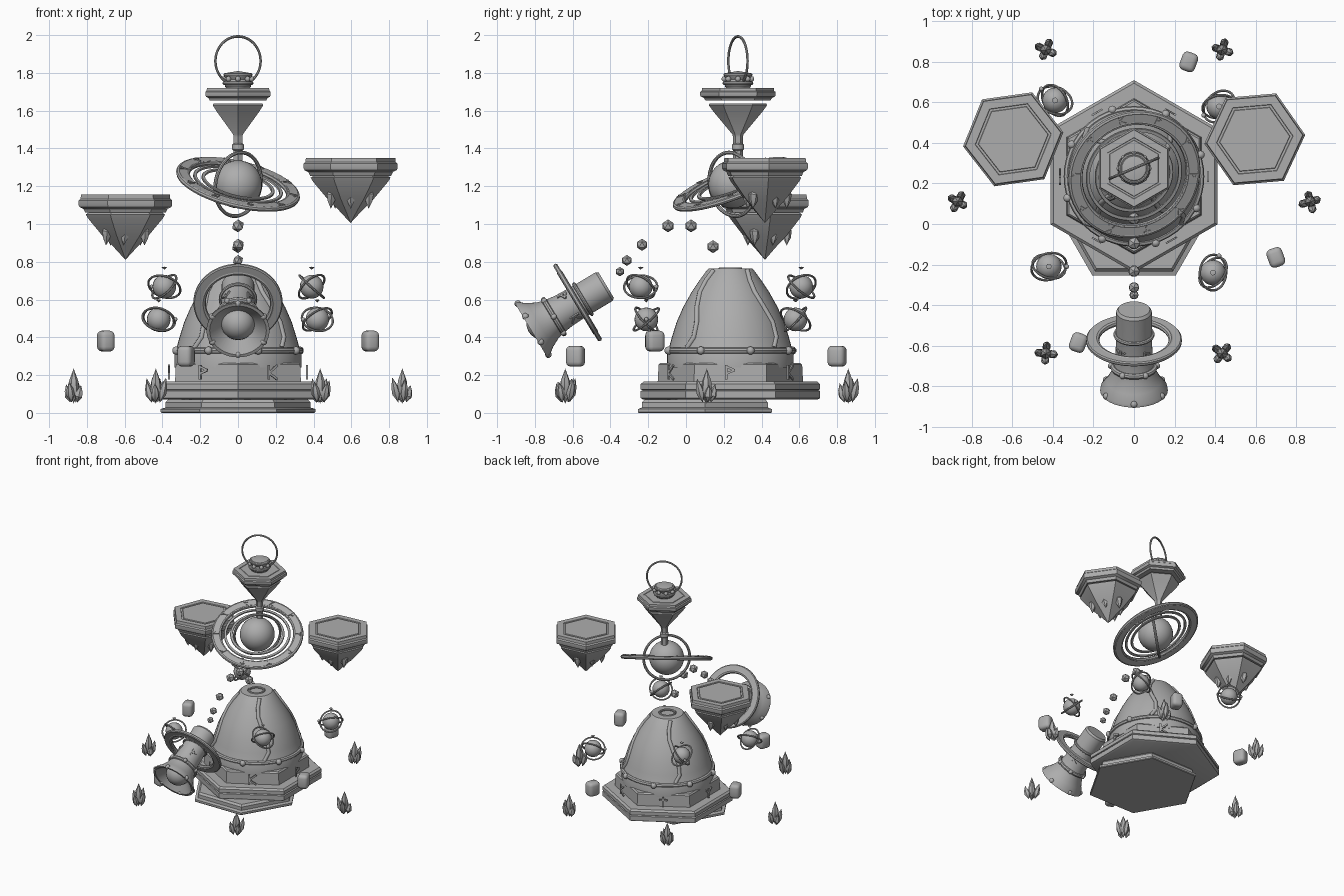
import bpy, bmesh, math, random
from math import sin, cos, pi, radians
from mathutils import Matrix, Vector, Euler

cube = bpy.data.objects.get("Cube")
if cube:
    bpy.data.objects.remove(cube)
random.seed(4)

GREY = (0.42, 0.42, 0.42, 1)
stone = bpy.data.materials.new("stone_grey")
stone.use_nodes = True
stone.diffuse_color = GREY
stone.node_tree.nodes["Principled BSDF"].inputs["Base Color"].default_value = GREY


def at(x, y, z):
    return Matrix.Translation((x, y, z))


def rot(x=0, y=0, z=0):
    return Euler((radians(x), radians(y), radians(z))).to_matrix().to_4x4()


def facing(normal):
    return Vector(normal).to_track_quat('Z', 'Y').to_matrix().to_4x4()


def finish(name, bm, mat, angle=35):
    bmesh.ops.recalc_face_normals(bm, faces=bm.faces)
    mesh = bpy.data.meshes.new(name)
    bm.to_mesh(mesh)
    bm.free()
    mesh.shade_smooth()
    mesh.set_sharp_from_angle(angle=radians(angle))
    mesh.materials.append(stone)
    ob = bpy.data.objects.new(name, mesh)
    ob.matrix_world = mat
    bpy.context.collection.objects.link(ob)
    return ob


def lathe(name, profile, mat, sides=40, phase=0, closed=False):
    """Turn (radius, height) points round local z; a closed profile makes a ring."""
    bm = bmesh.new()
    loops = []
    for r, z in profile:
        n = 1 if r == 0 else sides
        loops.append([bm.verts.new((r * cos(phase + i * 2 * pi / sides),
                                    r * sin(phase + i * 2 * pi / sides), z)) for i in range(n)])
    pairs = list(zip(loops, loops[1:])) + ([(loops[-1], loops[0])] if closed else [])
    for a, b in pairs:
        for i in range(sides):
            j = (i + 1) % sides
            quad = [a[i % len(a)], a[j % len(a)], b[j % len(b)], b[i % len(b)]]
            bm.faces.new(list(dict.fromkeys(quad)))
    if not closed:
        for loop in (loops[0], loops[-1]):
            if len(loop) > 2:
                bm.faces.new(loop)
    return finish(name, bm, mat)


def flat_ring(name, inner, outer, thick, mat):
    h, b = thick / 2, thick / 4
    lathe(name, [(inner, -h), (outer - b, -h), (outer, -h + b), (outer, h - b),
                 (outer - b, h), (inner, h)], mat, 56, closed=True)


def hoop(name, radius, wire, mat, sides=48):
    lathe(name, [(radius + wire * cos(a * pi / 4), wire * sin(a * pi / 4)) for a in range(8)],
          mat, sides, closed=True)


def ball(name, r, mat, segs=24):
    bm = bmesh.new()
    bmesh.ops.create_uvsphere(bm, u_segments=segs, v_segments=segs // 2, radius=r)
    finish(name, bm, mat, 60)


def studs(name, count, radius, z, size, mat, offset=0):
    for i in range(count):
        a = 2 * pi * (i + offset) / count
        ball(name, size, mat @ at(radius * cos(a), radius * sin(a), z), 10)


def crystal(name, r, h, mat, low=0.35):
    lathe(name, [(0, 0), (r, h * low), (r * 0.8, h * 0.65), (0, h)], mat, 6)


# Rune strokes as line segments on a small unit square
RUNES = [[(0, 0, 0, 1), (0, .5, .5, 1), (0, .5, -.5, 1)],
         [(-.3, 0, -.3, 1), (-.3, .9, .3, .65), (.3, .65, -.3, .4)],
         [(-.3, 0, -.3, 1), (-.3, .45, .4, 1), (-.3, .45, .4, 0)],
         [(0, 0, 0, 1), (-.4, .7, .4, .7)]]


def rune(kind, size, mat):
    bm = bmesh.new()
    for x0, y0, x1, y1 in RUNES[kind % len(RUNES)]:
        d = Vector((x1 - x0, y1 - y0, 0)) * size
        mid = Vector(((x0 + x1) / 2, (y0 + y1) / 2 - 0.5, 0)) * size
        m = Matrix.Translation(mid) @ Matrix.Rotation(math.atan2(d.y, d.x), 4, 'Z')
        bmesh.ops.create_cube(bm, size=1, matrix=m @ Matrix.Diagonal((d.length, size * 0.16, 0.009, 1)))
    finish("rune", bm, mat)


# Base: two hexagonal slabs and a hexagonal wall with runes
C = at(0, 0.235, 0)
lathe("lower_slab", [(.405, 0), (.41, .005), (.41, .02), (.385, .028), (.385, .055), (.37, .07)],
      at(0, .1, 0), 6)
lathe("upper_slab", [(.46, .07), (.475, .078), (.475, .115), (.465, .12), (.475, .125),
                     (.475, .152), (.46, .165)], C, 6, pi / 2)
lathe("base_wall", [(.385, .16), (.38, .255), (.37, .265)], C, 6, pi / 2)
for i in range(6):
    rune(i + 1, 0.075, C @ rot(z=60 * i) @ at(.365, 0, .215) @ rot(90, 0, 90))

# Bell shaped dome with a collar, studs and four winding ribs
BELL = [(.335, .24), (.335, .32), (.325, .345), (.31, .4), (.285, .48), (.25, .56),
        (.205, .64), (.165, .7), (.125, .755)]
lathe("dome", BELL + [(.115, .765), (.065, .765), (.06, .755), (0, .755)], C, 48)
hoop("dome_collar", .33, .017, C @ at(0, 0, .33))
hoop("dome_top_ring", .055, .008, C @ at(0, 0, .763), 24)
studs("dome_stud", 8, .345, .33, .022, C, 0.4)
for i in range(4):
    curve = bpy.data.curves.new("dome_rib", 'CURVE')
    curve.dimensions = '3D'
    curve.bevel_depth = 0.014
    curve.bevel_resolution = 2
    curve.use_fill_caps = True
    spline = curve.splines.new('POLY')
    path = BELL[2:]
    spline.points.add(len(path) - 1)
    for k, (r, z) in enumerate(path):
        a = pi / 4 + i * pi / 2 + 0.13 * sin(k * 1.05)
        spline.points[k].co = (r * cos(a), r * sin(a), z, 1)
    curve.materials.append(stone)
    rib = bpy.data.objects.new("dome_rib", curve)
    rib.matrix_world = C
    bpy.context.collection.objects.link(rib)

# Telescope: flared tube, lens, bands and a wide ring
T = at(0, -.82, .437) @ facing((0, .857, .514))
lathe("telescope_tube", [(0, .07), (.085, .06), (.15, 0), (.167, 0), (.165, .015), (.135, .055),
                         (.112, .1), (.1, .14), (.092, .2), (.088, .3), (.088, .45), (.078, .464),
                         (0, .464)], T)
ball("telescope_lens", .09, T @ at(0, 0, .075))
hoop("telescope_band", .105, .014, T @ at(0, 0, .14), 32)
hoop("telescope_band", .092, .01, T @ at(0, 0, .32), 32)
studs("rim_stud", 6, .157, .012, .018, T, 0.5)
studs("band_stud", 6, .113, .14, .016, T)
flat_ring("telescope_ring", .18, .236, .024, T @ at(0, 0, .287))
hoop("telescope_ring_lip", .185, .015, T @ at(0, 0, .287))
for i in range(4):
    rune(i, .055, T @ rot(z=45 + 90 * i) @ at(.092, 0, .235) @ rot(90, 0, 90))


# Floating islands: hexagonal slab, pointed rock and hanging crystals
def island_slab(name, R, mat, phase=0):
    lathe(name, [(R * .86, -.095), (R * .9, -.075), (R * .98, -.065), (R, -.055), (R, -.03),
                 (R * .96, -.022), (R * .95, 0), (R * .76, 0), (R * .75, -.005), (R * .7, -.005),
                 (R * .69, 0), (0, 0)], mat, 6, phase)


for x, z, turn in ((-.596, 1.155, 8), (.596, 1.35, 5)):
    M = at(x, .418, z) @ rot(z=turn)
    island_slab("island_slab", .25, M)
    lathe("island_rock", [(.19, -.09), (.212, -.105), (.2, -.125), (.125, -.215), (.06, -.28),
                          (0, -.345)], M, 6)
    for i in range(6):
        H = M @ rot(z=60 * i + 25) @ at(.09 + .025 * (i % 2), 0, -.15)
        crystal("hanging_crystal", .027, .12, H @ rot(180 + random.uniform(-8, 8)))

# Top island with its stem, crown and tall hoop
P = at(0, .275, 0)
island_slab("top_slab", .2, P @ at(0, 0, 1.72) @ Matrix.Diagonal((1, 1, .7, 1)), pi / 2)
lathe("top_rock", [(.15, 1.637), (.155, 1.63), (.13, 1.595), (.03, 1.475), (.026, 1.46),
                   (.026, 1.33)], P, 6, pi / 2)
lathe("stem_knob", [(.02, 1.385), (.032, 1.395), (.032, 1.42), (.02, 1.43)], P, 16)
lathe("crown", [(.06, 1.715), (.07, 1.73), (.062, 1.765), (.075, 1.785), (.06, 1.8), (0, 1.81)], P, 24)
hoop("crown_band", .072, .01, P @ at(0, 0, 1.745), 24)
hoop("crown_band", .068, .009, P @ at(0, 0, 1.79), 24)
studs("crown_stud", 8, .072, 1.768, .015, P)
hoop("tall_hoop", .13, .007, P @ at(0, 0, 1.863) @ rot(90, 0, 23))

# Ringed planet
O = at(0, .245, 1.21)
ball("planet", .127, O, 32)
R = O @ facing((.24, -.38, 1))
flat_ring("planet_outer_ring", .268, .33, .025, R)
hoop("planet_ring_edge", .322, .014, R)
hoop("planet_ring_edge", .275, .014, R)
flat_ring("planet_middle_ring", .225, .243, .012, R)
flat_ring("planet_inner_ring", .18, .198, .012, R)
hoop("planet_meridian", .17, .01, O @ facing((-1, 1, .2)))
for i in range(10):
    rune(i, .04, R @ rot(z=36 * i) @ at(.3, 0, .014) @ rot(z=-90))

# Small globes in crossed hoops
for i, (x, y, z) in enumerate([(-.42, -.21, .495), (.39, -.24, .668), (-.39, .61, .668), (.42, .58, .495)]):
    G = at(x, y, z) @ rot(z=i * 70)
    ball("globe", .063, G, 20)
    hoop("globe_hoop", .088, .006, G @ rot(40, 15), 32)
    hoop("globe_hoop", .083, .006, G @ rot(-45, 20), 32)
    ball("globe_pin", .012, G @ at(.088, 0, 0), 8)
    lathe("globe_tip", [(0, .09), (.015, .103), (0, .106)], G, 6)

# Rounded boulders
for x, y, z, turn in ((-.275, -.585, .3, -20), (.27, .8, .3, -20), (.7, -.165, .38, 20), (-.7, .37, .38, 20)):
    bm = bmesh.new()
    bmesh.ops.create_cube(bm, size=1, matrix=Matrix.Diagonal((.08, .095, .11, 1)))
    bmesh.ops.bevel(bm, geom=bm.edges[:], offset=.025, segments=3, affect='EDGES', profile=.5)
    finish("boulder", bm, at(x, y, z) @ rot(z=turn), 60)

# Crystal clusters around the base
for i in range(6):
    a = pi * i / 3
    K = at(.87 * cos(a), .11 + .865 * sin(a), .05) @ rot(z=random.uniform(0, 90))
    crystal("crystal_tall", .03, .185, K)
    for j in range(4):
        J = K @ rot(z=90 * j) @ at(.022, 0, .005) @ rot(y=14)
        crystal("crystal_short", .022, random.uniform(.09, .14), J)

# Trail of faceted beads
for y, z, r in ((.143, .88, .034), (.027, .99, .034), (-.095, .99, .034),
                (-.233, .89, .032), (-.313, .807, .029), (-.35, .748, .025)):
    bm = bmesh.new()
    bmesh.ops.create_icosphere(bm, subdivisions=1, radius=r)
    finish("bead", bm, at(0, y, z), 20)
